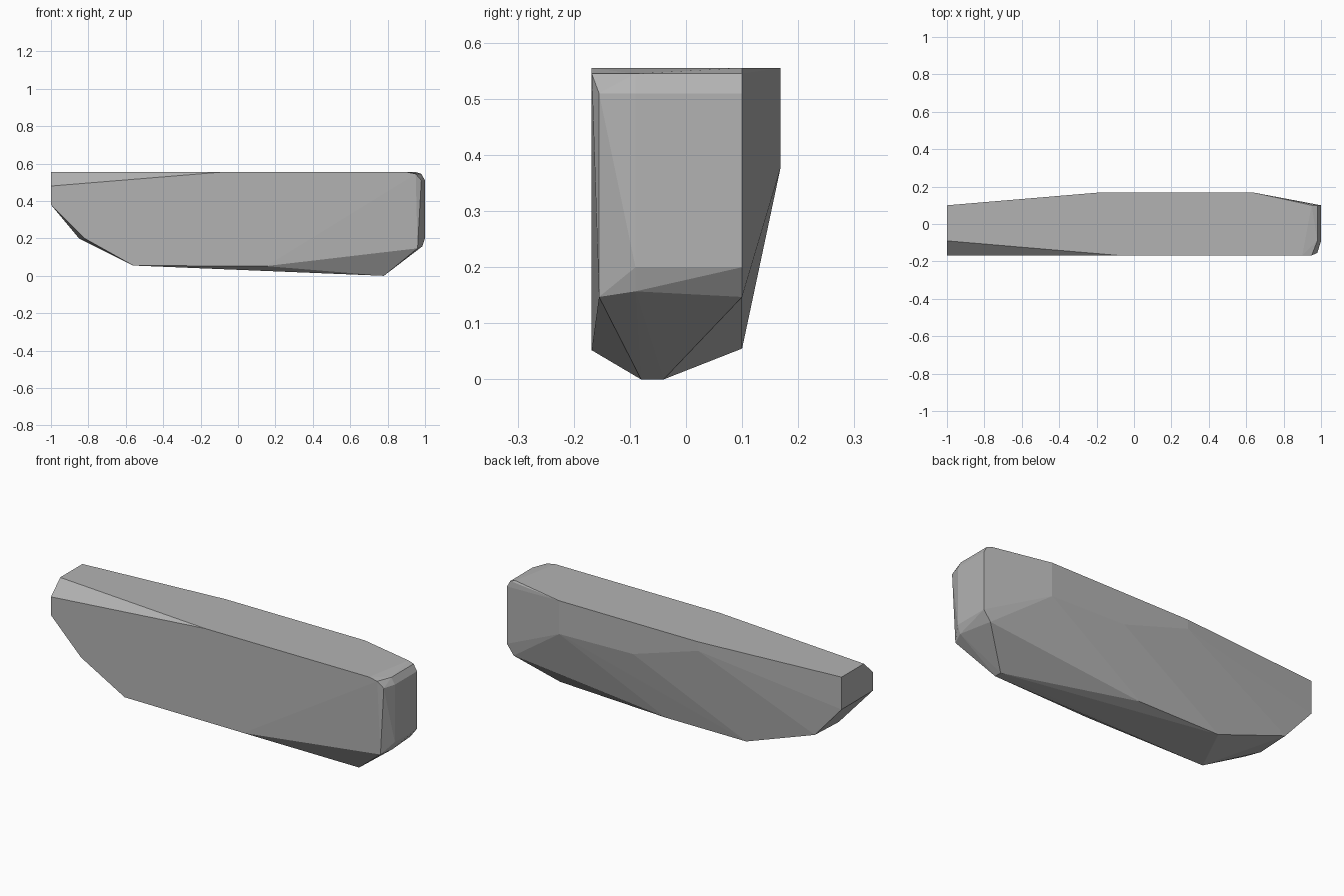
import bpy
import bmesh
import math

# Remove only the default object
default_cube = bpy.data.objects.get("Cube")
if default_cube:
    bpy.data.objects.remove(default_cube, do_unlink=True)


def make_material(name, grey):
    material = bpy.data.materials.new(name)
    material.use_nodes = True
    colour = (grey, grey, grey, 1.0)
    material.diffuse_color = colour
    shader = material.node_tree.nodes["Principled BSDF"]
    shader.inputs["Base Color"].default_value = colour
    return material


def hull_from_slices(name, slices, material):
    """Wrap a faceted convex skin around (x, z) profiles placed along y."""
    mesh_builder = bmesh.new()
    for depth, profile in slices:
        for x, z in profile:
            mesh_builder.verts.new((x, depth, z))
    result = bmesh.ops.convex_hull(mesh_builder, input=mesh_builder.verts[:])
    unused = set(result["geom_interior"]) | set(result["geom_unused"])
    loose = [v for v in unused if isinstance(v, bmesh.types.BMVert) and v.is_valid]
    bmesh.ops.delete(mesh_builder, geom=loose, context="VERTS")
    # Merge the triangles of each flat facet
    bmesh.ops.dissolve_limit(
        mesh_builder,
        angle_limit=math.radians(0.5),
        verts=mesh_builder.verts[:],
        edges=mesh_builder.edges[:],
    )
    bmesh.ops.recalc_face_normals(mesh_builder, faces=mesh_builder.faces[:])

    mesh = bpy.data.meshes.new(name)
    mesh_builder.to_mesh(mesh)
    mesh_builder.free()
    mesh.materials.append(material)
    stone = bpy.data.objects.new(name, mesh)
    bpy.context.collection.objects.link(stone)
    return stone


TOP = 0.555

# Broad front face with its cut upper left corner
front_face = [(-1, 0.38), (-1, 0.48), (-0.08, TOP), (0.9, TOP), (0.95, 0.545),
              (0.15, 0.052), (-0.56, 0.055), (-0.82, 0.2)]
# Narrow chamfer on the front of the right end
front_chamfer = [(0.98, 0.51), (0.96, 0.147)]
# Left corner cut and the front edge of the right end
inner_edge = [(-1, TOP), (-0.85, 0.2), (0.98, 0.545), (1, 0.51), (1, 0.2),
              (0.985, 0.157), (0.945, 0.135)]
# Short ridge at the lowest point
keel = [(0.78, 0)]
# Back edge of both ends and of the underside
back_edge = [(-1, TOP), (-1, 0.38), (-0.84, 0.2), (-0.43, 0.055), (0.05, 0.055),
             (0.96, 0.147), (1, 0.2), (1, 0.51), (0.98, 0.545), (0.95, TOP)]
# Raised face in the middle of the back
back_face = [(-0.19, TOP), (0.64, TOP), (0.64, 0.375), (0.2, 0.385), (-0.19, 0.506)]

stone_grey = make_material("stone grey", 0.45)
hull_from_slices(
    "stone_slab",
    [(-0.168, front_face), (-0.155, front_chamfer), (-0.09, inner_edge),
     (-0.08, keel), (-0.04, keel), (0.1, back_edge), (0.168, back_face)],
    stone_grey,
)
